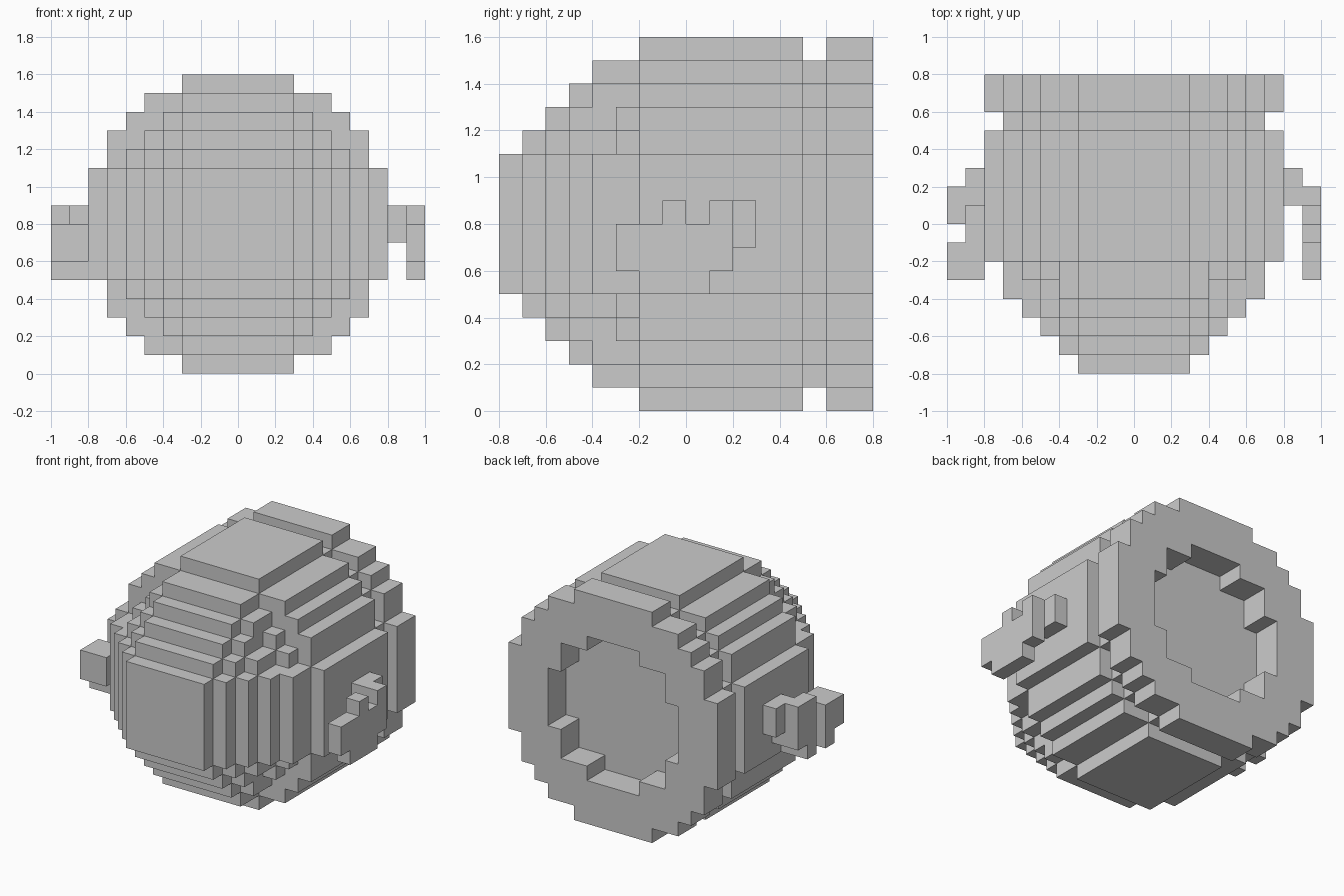
import bpy, bmesh
from mathutils import Vector

if "Cube" in bpy.data.objects:
    bpy.data.objects.remove(bpy.data.objects["Cube"])

U = 0.1  # size of one block


def block_mesh(name, cells):
    """Make a clean shell around a set of unit blocks (x, y, z)."""
    bm = bmesh.new()
    verts = {}

    def vert(p):
        if p not in verts:
            verts[p] = bm.verts.new(Vector(p) * U)
        return verts[p]

    for c in cells:
        for axis in range(3):
            for side in (0, 1):
                n = list(c)
                n[axis] += 1 if side else -1
                if tuple(n) in cells:
                    continue
                a, b = (axis + 1) % 3, (axis + 2) % 3
                corners = []
                for da, db in ((0, 0), (1, 0), (1, 1), (0, 1)):
                    p = list(c)
                    p[axis] += side
                    p[a] += da
                    p[b] += db
                    corners.append(vert(tuple(p)))
                bm.faces.new(corners if side else corners[::-1])
    bmesh.ops.dissolve_limit(bm, angle_limit=0.01, verts=bm.verts[:], edges=bm.edges[:])
    me = bpy.data.meshes.new(name)
    bm.to_mesh(me)
    bm.free()
    ob = bpy.data.objects.new(name, me)
    bpy.context.collection.objects.link(ob)
    return ob


def disc(widths, y0, y1):
    """Stepped disc: half width of each row, mirrored in x and z about z = 8."""
    return {(x, y, z)
            for r, w in enumerate(widths)
            for x in range(-w, w)
            for z in (8 + r, 7 - r)
            for y in range(y0, y1)}


def box(x0, x1, y0, y1, z0, z1):
    return {(x, y, z) for x in range(x0, x1) for y in range(y0, y1) for z in range(z0, z1)}


# Body: stepped dome, drum, groove and rear flange
FULL = [8, 8, 8, 7, 7, 6, 5, 3]
layers = [
    ([3, 3, 3], -8, -7),
    ([4, 4, 4, 3], -7, -6),
    ([5, 5, 5, 4, 3], -6, -5),
    ([6, 6, 6, 5, 4, 3], -5, -4),
    ([7, 7, 7, 5, 4, 4, 3], -4, -3),
    ([7, 7, 7, 6, 5, 4, 3], -3, -2),
    (FULL, -2, 5),
    ([7, 7, 7, 6, 6, 5, 3], 5, 6),
    (FULL, 6, 8),
]
body = set()
for layer in layers:
    body |= disc(*layer)
# Round recess in the back
body -= disc([5, 5, 4, 4, 2], 6, 8)
block_mesh("body", body)

# Right side bracket: plate held off the body by a rear connector
right = (box(9, 10, -3, 2, 6, 8) | box(9, 10, -2, 1, 5, 6)
         | box(9, 10, -1, 0, 8, 9) | box(9, 10, 1, 2, 8, 9)
         | box(8, 9, 1, 3, 7, 9))
block_mesh("right_bracket", right)

# Left side bracket: thicker, with a notch in its outer face
left = (box(-10, -8, -3, 2, 6, 8) | box(-10, -8, -2, 1, 5, 6)
        | box(-10, -9, 0, 2, 8, 9) | box(-9, -8, 1, 3, 7, 9))
left -= box(-10, -9, -1, 0, 5, 9)
block_mesh("left_bracket", left)
